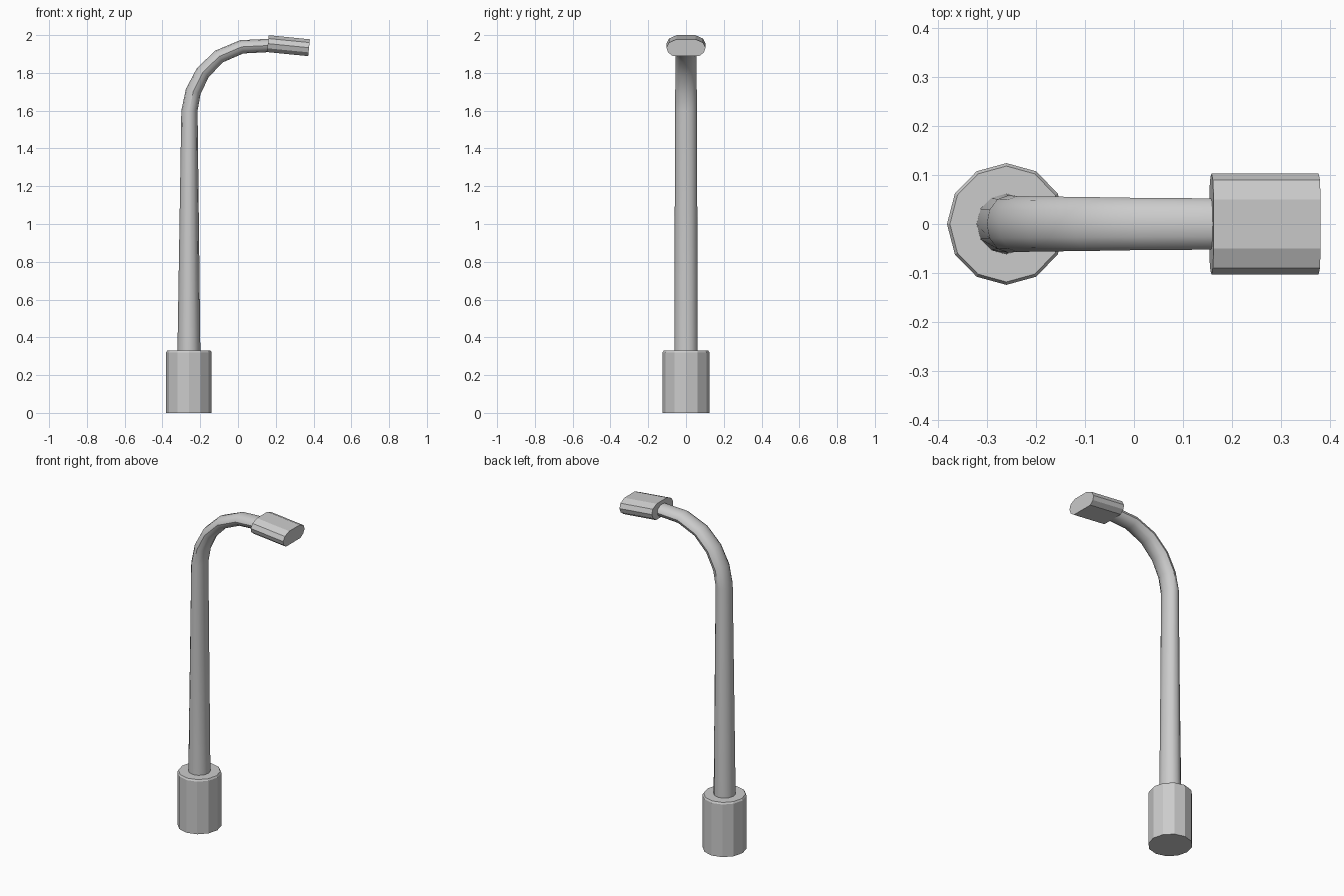
import bpy, bmesh
from math import sin, cos, tau
from mathutils import Vector

if "Cube" in bpy.data.objects:
    bpy.data.objects.remove(bpy.data.objects["Cube"])


def loft(name, rings, smooth_angle=None):
    """Skin equal-length rings of points and cap both ends."""
    bm = bmesh.new()
    loops = [[bm.verts.new(p) for p in ring] for ring in rings]
    n = len(loops[0])
    for a, b in zip(loops, loops[1:]):
        for i in range(n):
            j = (i + 1) % n
            bm.faces.new((a[i], a[j], b[j], b[i]))
    bm.faces.new(loops[0])
    bm.faces.new(loops[-1])
    bmesh.ops.recalc_face_normals(bm, faces=bm.faces)
    mesh = bpy.data.meshes.new(name)
    bm.to_mesh(mesh)
    bm.free()
    ob = bpy.data.objects.new(name, mesh)
    bpy.context.collection.objects.link(ob)
    if smooth_angle:
        bpy.ops.object.select_all(action='DESELECT')
        ob.select_set(True)
        bpy.context.view_layer.objects.active = ob
        bpy.ops.object.shade_smooth_by_angle(angle=smooth_angle)
    return ob


def section(x, z, tangent, profile):
    """Place a (y, height) profile at x, z, square to a tangent in the xz plane."""
    t = tangent.normalized()
    up = Vector((-t.z, 0, t.x))
    return [Vector((x, 0, z)) + Vector((0, y, 0)) + up * h for y, h in profile]


def oval(ry, rh, n=12):
    return [(ry * cos(tau * i / n), rh * sin(tau * i / n)) for i in range(n)]


UP = Vector((0, 0, 1))

# Base: twelve-sided footing with a narrow chamfer on top
loft("base", [section(-0.26, z, UP, oval(r, r - 0.003))
              for z, r in ((0, 0.124), (0.32, 0.124), (0.33, 0.118))])

# Pole: tapering shaft that bends over into the arm
path = [(-0.26, 0.30, 0.062, 0.061), (-0.257, 1.60, 0.058, 0.043),
        (-0.237, 1.702, 0.057, 0.041), (-0.186, 1.802, 0.056, 0.039),
        (-0.10, 1.887, 0.055, 0.037), (0.02, 1.938, 0.053, 0.036),
        (0.20, 1.947, 0.052, 0.035)]
pts = [Vector((x, 0, z)) for x, z, _, _ in path]
rings = []
for i, (x, z, ry, rh) in enumerate(path):
    before = (pts[i] - pts[max(i - 1, 0)]).normalized()
    after = (pts[min(i + 1, len(pts) - 1)] - pts[i]).normalized()
    tangent = UP if i < 2 else before + after
    rings.append(section(x, z, tangent, oval(ry, rh)))
loft("pole", rings, 0.7)

# Lamp head: flattened faceted housing, tilted slightly down
half = [(0.05, 0.0445), (0.09, 0.027), (0.103, 0.0), (0.095, -0.025), (0.07, -0.045)]
profile = half + [(-y, h) for y, h in reversed(half)]
start, end = Vector((0.158, 0, 1.955)), Vector((0.376, 0, 1.9335))
loft("lamp_head", [section(p.x, p.z, end - start, profile) for p in (start, end)])
